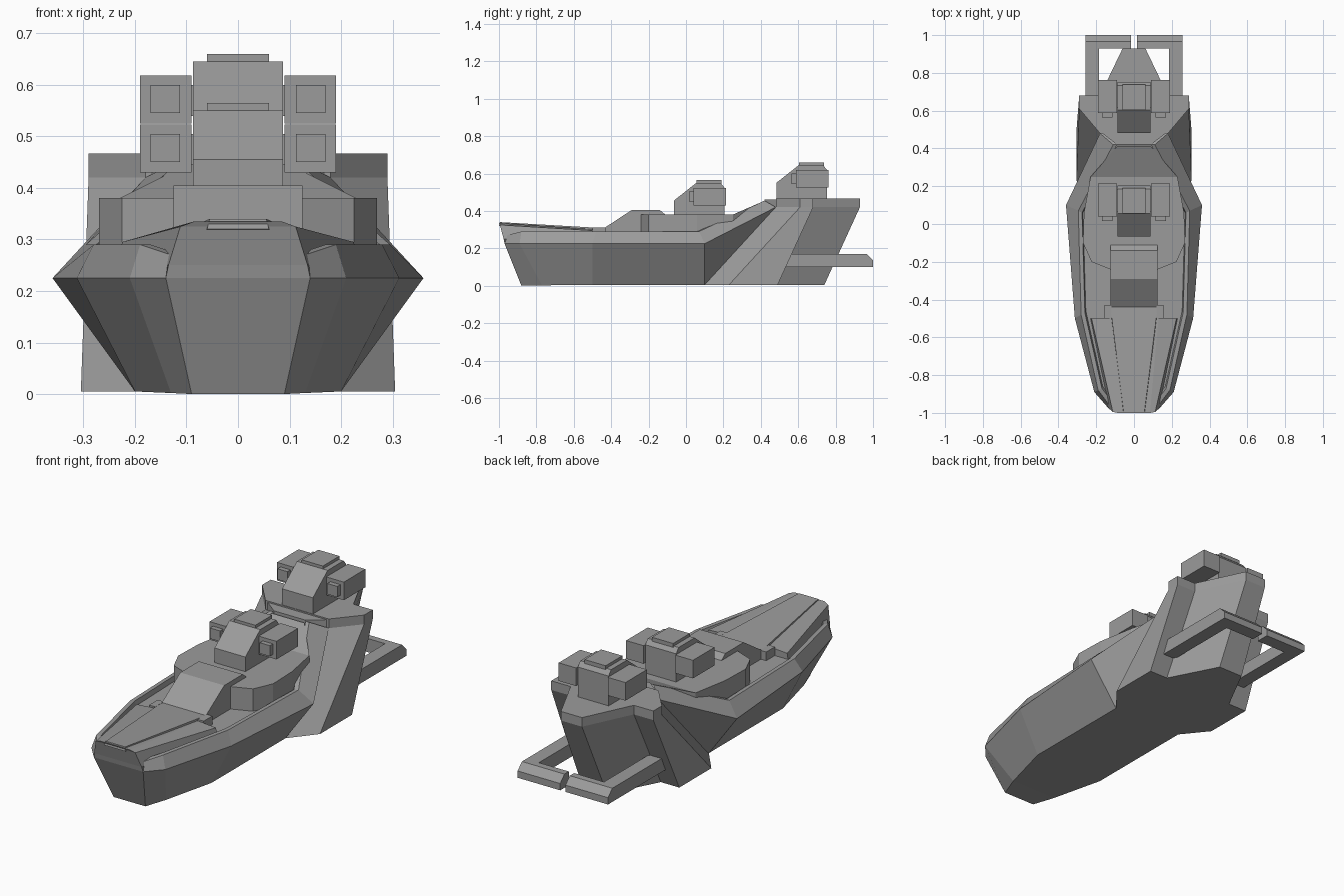
import bpy, bmesh

if "Cube" in bpy.data.objects:
    bpy.data.objects.remove(bpy.data.objects["Cube"])

grey = bpy.data.materials.new("hull_grey")
grey.use_nodes = True
grey.diffuse_color = (0.33, 0.33, 0.33, 1)
bsdf = next(n for n in grey.node_tree.nodes if n.type == 'BSDF_PRINCIPLED')
bsdf.inputs["Base Color"].default_value = grey.diffuse_color


def finish(name, bm):
    bmesh.ops.recalc_face_normals(bm, faces=bm.faces)
    mesh = bpy.data.meshes.new(name)
    bm.to_mesh(mesh)
    bm.free()
    mesh.materials.append(grey)
    obj = bpy.data.objects.new(name, mesh)
    bpy.context.collection.objects.link(obj)
    return obj


def shell(name, rings):
    """Symmetric solid: each ring is its left half, listed bow to stern."""
    bm = bmesh.new()
    loops = []
    for half in rings:
        left = [bm.verts.new(p) for p in half]
        right = [bm.verts.new((-x, y, z)) for x, y, z in half]
        loops.append((left, right))
    n = len(rings[0])
    for (la, ra), (lb, rb) in zip(loops, loops[1:]):
        for i in range(n - 1):
            bm.faces.new((la[i], la[i + 1], lb[i + 1], lb[i]))
            bm.faces.new((ra[i + 1], ra[i], rb[i], rb[i + 1]))
        for i in (0, -1):
            bm.faces.new((la[i], lb[i], rb[i], ra[i]))
    for l, r in (loops[0], loops[-1]):
        for i in range(n - 1):
            bm.faces.new((l[i], l[i + 1], r[i + 1], r[i]))
    return finish(name, bm)


def prism(name, profile, x0, x1):
    """Side profile of (y, z) points extruded from x0 to x1."""
    bm = bmesh.new()
    a = [bm.verts.new((x0, y, z)) for y, z in profile]
    b = [bm.verts.new((x1, y, z)) for y, z in profile]
    bm.faces.new(a)
    bm.faces.new(b[::-1])
    for i in range(len(a)):
        j = (i + 1) % len(a)
        bm.faces.new((a[i], b[i], b[j], a[j]))
    return finish(name, bm)


def box(name, x0, x1, y0, y1, z0, z1):
    return prism(name, [(y0, z0), (y1, z0), (y1, z1), (y0, z1)], x0, x1)


def at(points, z):
    return [(x, y, z) for x, y in points]


# Hull: keel, knuckle, gunwale, inner gunwale, sunken deck
shell("hull", [
    [(0.09, -0.88, 0), (0.13, -0.77, 0.002), (0.2, -0.5, 0.005), (0.2, 0.1, 0.005), (0.19, 0.13, 0.005)],
    [(0.14, -0.97, 0.225), (0.21, -0.89, 0.225), (0.313, -0.5, 0.225), (0.36, 0.1, 0.225), (0.18, 0.48, 0.42)],
    [(0.13, -0.96, 0.27), (0.19, -0.88, 0.29), (0.28, -0.48, 0.29), (0.295, 0.07, 0.29), (0.11, 0.42, 0.455)],
    [(0.11, -0.95, 0.27), (0.17, -0.87, 0.29), (0.26, -0.47, 0.29), (0.275, 0.06, 0.29), (0.09, 0.42, 0.455)],
    [(0.11, -0.94, 0.26), (0.165, -0.86, 0.265), (0.255, -0.46, 0.265), (0.27, 0.06, 0.265), (0.09, 0.42, 0.42)],
])

# Forecastle with a raised centre panel
shell("forecastle", [
    [(0.14, -0.97, 0.225), (0.2, -0.5, 0.25)],
    [(0.135, -0.975, 0.25), (0.23, -0.5, 0.265)],
    [(0.112, -0.995, 0.325), (0.225, -0.5, 0.295)],
    [(0.085, -1.0, 0.335), (0.13, -0.5, 0.302)],
])
shell("forecastle_panel", [
    [(0.06, -1.0, 0.32), (0.13, -0.44, 0.26)],
    [(0.055, -0.995, 0.34), (0.125, -0.44, 0.308)],
])

# Deckhouse in front of the first turret
prism("deckhouse", [(-0.45, 0.26), (-0.45, 0.3), (-0.29, 0.405),
                    (-0.14, 0.405), (-0.11, 0.38), (-0.11, 0.26)], -0.125, 0.125)

# Midship platform, ramping up towards the stern deck
outline = [(0.125, -0.24), (0.225, -0.2), (0.27, -0.1), (0.265, 0.06), (0.23, 0.25), (0.09, 0.41)]
top = at(outline, 0.38)
top[-1] = (0.09, 0.41, 0.45)
shell("platform", [at(outline, 0.25), top])

# Raked stern with side fins
deck = [(0.18, 0.48), (0.29, 0.61), (0.29, 0.68), (0.18, 0.68), (0.06, 0.93)]
shell("stern", [
    at([(0.2, 0.1), (0.305, 0.23), (0.305, 0.49), (0.2, 0.49), (0.07, 0.74)], 0.005),
    at(deck, 0.42),
    at(deck, 0.467),
])
shell("stern_deck_front", [at([(0.09, 0.42), (0.18, 0.49)], 0.41),
                           at([(0.09, 0.42), (0.18, 0.49)], 0.46)])


def turret(name, y, z):
    """Sloped gun house with twin launcher pods; y, z is its front foot."""
    def side(points):
        return [(y + a, z + b) for a, b in points]
    prism(name + "_body", side([(0, -0.01), (0, 0.08), (0.12, 0.175), (0.25, 0.175),
                                (0.27, 0.15), (0.27, -0.01)]), -0.0875, 0.0875)
    box(name + "_cap", -0.06, 0.06, y + 0.12, y + 0.255, z + 0.17, z + 0.19)
    for s, label in ((1, "left"), (-1, "right")):
        box(f"{name}_{label}_pod", s * 0.09, s * 0.19, y + 0.105, y + 0.28, z + 0.055, z + 0.148)
        box(f"{name}_{label}_muzzle", s * 0.113, s * 0.17, y + 0.08, y + 0.12, z + 0.075, z + 0.13)
        box(f"{name}_{label}_pod_arm", s * 0.08, s * 0.1, y + 0.13, y + 0.25, z + 0.07, z + 0.13)


turret("front_turret", -0.065, 0.375)
turret("rear_turret", 0.483, 0.47)

# Mirrored fittings: stern rails and forecastle lockers
for s, label in ((1, "left"), (-1, "right")):
    box(f"{label}_rail_arm", s * 0.185, s * 0.257, 0.45, 0.94, 0.1, 0.17)
    prism(f"{label}_rail_end", [(0.93, 0.1), (0.93, 0.17), (0.965, 0.17), (1.0, 0.135), (1.0, 0.1)],
          s * 0.015, s * 0.257)
    box(f"{label}_locker", s * 0.12, s * 0.155, -0.5, -0.43, 0.26, 0.31)
